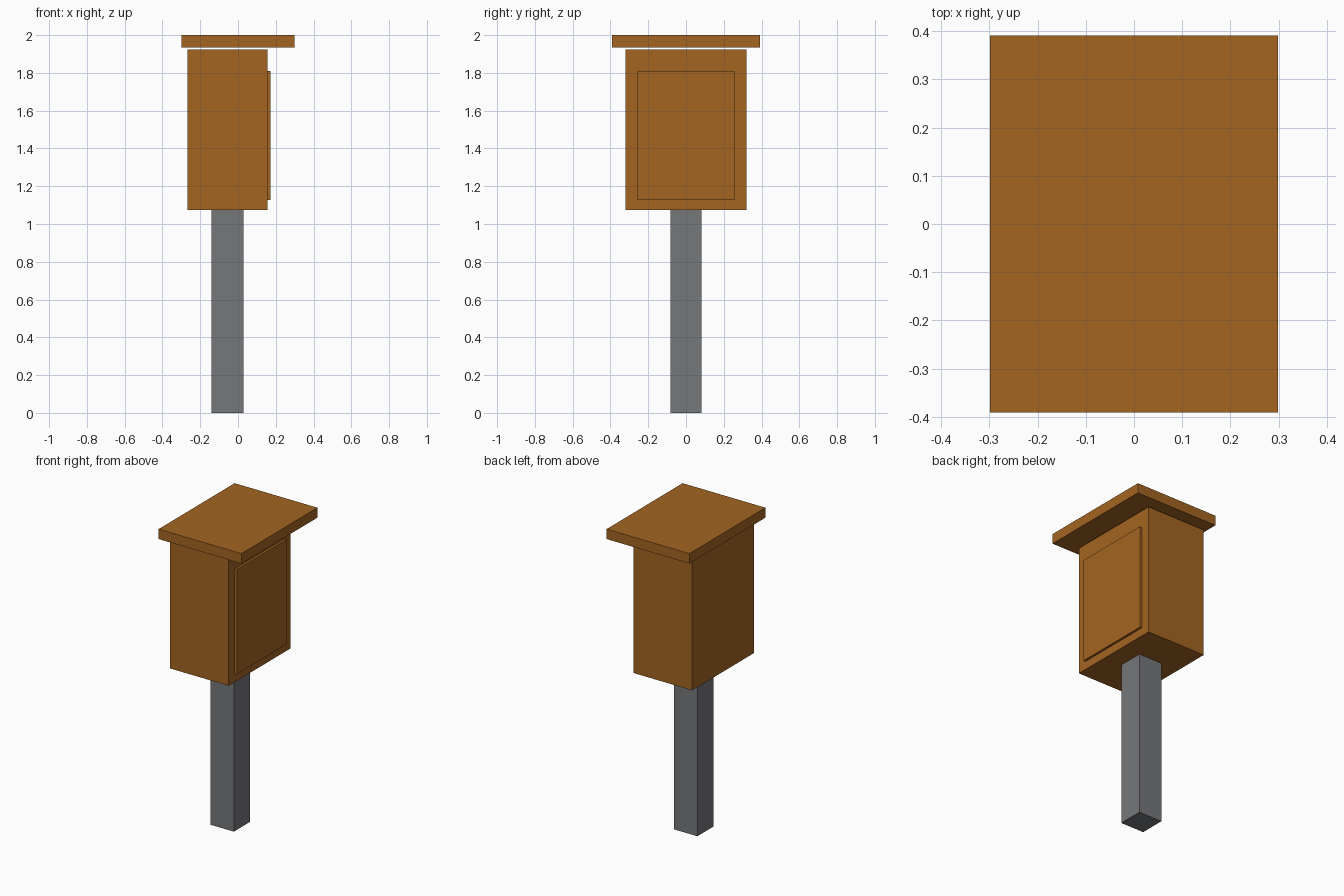
import bpy
import bmesh
from mathutils import Vector

cube = bpy.data.objects.get("Cube")
if cube:
    bpy.data.objects.remove(cube, do_unlink=True)


def make_material(name, rgb):
    mat = bpy.data.materials.new(name)
    mat.use_nodes = True
    mat.diffuse_color = (*rgb, 1)
    mat.node_tree.nodes["Principled BSDF"].inputs["Base Color"].default_value = (*rgb, 1)
    return mat


def box(name, low, high, mat):
    """Flat-shaded box between two opposite corners."""
    low, high = Vector(low), Vector(high)
    bm = bmesh.new()
    bmesh.ops.create_cube(bm, size=1)
    bmesh.ops.scale(bm, vec=high - low, verts=bm.verts)
    mesh = bpy.data.meshes.new(name)
    bm.to_mesh(mesh)
    bm.free()
    mesh.materials.append(mat)
    obj = bpy.data.objects.new(name, mesh)
    obj.location = (low + high) / 2
    bpy.context.collection.objects.link(obj)
    return obj


wood = make_material("brown wood", (0.37, 0.13, 0.016))
metal = make_material("grey post", (0.18, 0.184, 0.195))

# Square post under the cabinet
box("post", (-0.14, -0.083, 0), (0.028, 0.083, 1.074), metal)

# Cabinet body with a raised door on its left side
box("cabinet", (-0.268, -0.319, 1.074), (0.156, 0.319, 1.924), wood)
box("door_panel", (0.156, -0.257, 1.128), (0.171, 0.257, 1.811), wood)

# Overhanging roof slab, a narrow gap above the cabinet
box("roof", (-0.298, -0.391, 1.935), (0.298, 0.391, 2), wood)
